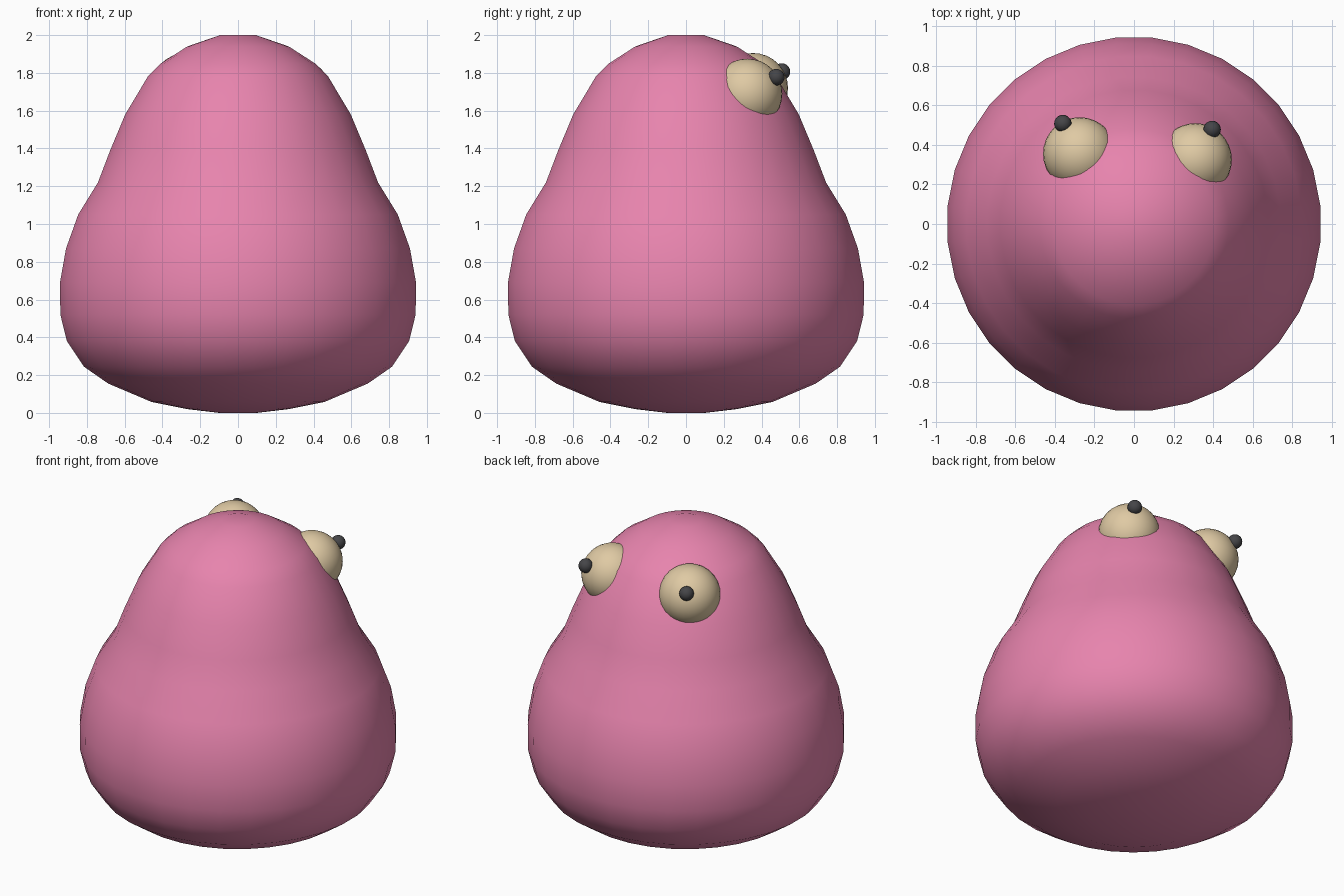
import bpy, bmesh, math
from mathutils import Vector

if "Cube" in bpy.data.objects:
    bpy.data.objects.remove(bpy.data.objects["Cube"])


def material(name, color):
    m = bpy.data.materials.new(name)
    m.diffuse_color = (*color, 1)
    m.use_nodes = True
    m.node_tree.nodes["Principled BSDF"].inputs["Base Color"].default_value = m.diffuse_color
    return m


PINK = material("pink_skin", (0.80, 0.23, 0.42))
CREAM = material("cream", (0.74, 0.59, 0.37))
DARK = material("dark_grey", (0.06, 0.06, 0.065))


def lathe(name, profile, segments, mat):
    """Revolve a bottom-to-top (radius, z) profile and cap both ends."""
    bm = bmesh.new()
    rings = []
    for r, z in profile:
        ring = []
        for i in range(segments):
            a = 2 * math.pi * (i + 0.5) / segments
            ring.append(bm.verts.new((r * math.cos(a), r * math.sin(a), z)))
        rings.append(ring)
    for low, high in zip(rings, rings[1:]):
        for i in range(segments):
            j = (i + 1) % segments
            bm.faces.new((low[i], low[j], high[j], high[i]))
    bm.faces.new(rings[0][::-1])
    bm.faces.new(rings[-1])
    for f in bm.faces:
        f.smooth = True
    me = bpy.data.meshes.new(name)
    bm.to_mesh(me)
    bm.free()
    me.materials.append(mat)
    ob = bpy.data.objects.new(name, me)
    bpy.context.collection.objects.link(ob)
    return ob


def ball(name, center, radius, mat, segments=32):
    bpy.ops.mesh.primitive_uv_sphere_add(
        segments=segments, ring_count=segments // 2, radius=radius, location=center)
    ob = bpy.context.object
    ob.name = name
    ob.data.materials.append(mat)
    bpy.ops.object.shade_smooth()
    return ob


# Pear-shaped body
lathe("body", [
    (0.10, 0.0), (0.27, 0.02), (0.46, 0.058), (0.69, 0.155), (0.82, 0.245),
    (0.91, 0.38), (0.945, 0.52), (0.947, 0.69), (0.915, 0.87), (0.85, 1.05),
    (0.745, 1.22), (0.68, 1.39), (0.60, 1.58), (0.48, 1.78), (0.41, 1.85),
    (0.27, 1.94), (0.095, 2.0)], 32, PINK)

# Slightly uneven eyes, each with a small pupil on its outer surface
for side, sx, center in (("right", 1, (0.31, 0.325, 1.69)),
                         ("left", -1, (-0.275, 0.355, 1.72))):
    c = Vector(center)
    ball(side + "_eye", c, 0.185, CREAM)
    ball(side + "_pupil", c + Vector((sx * 0.085, 0.153, 0.087)), 0.044, DARK, 20)
